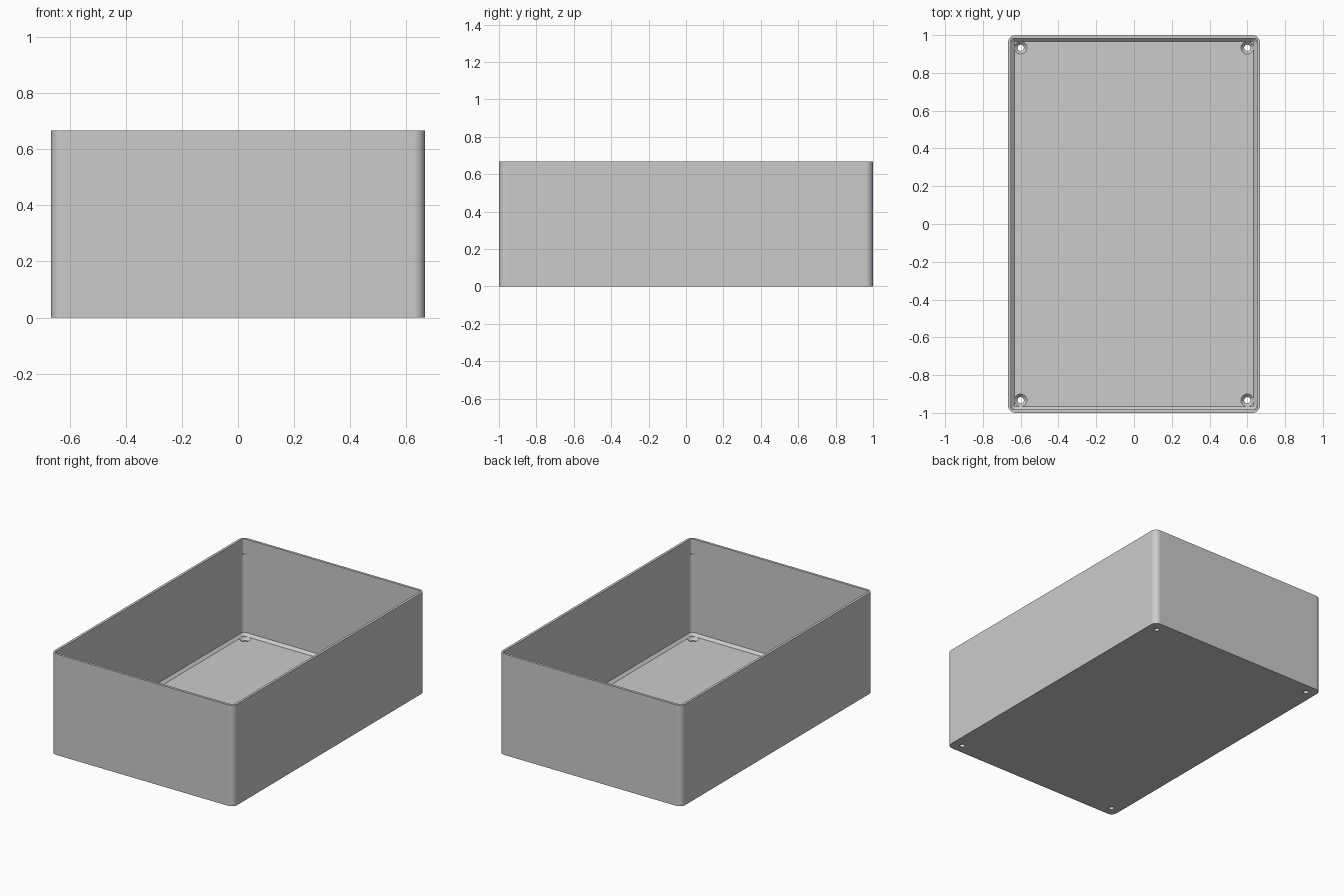
import bpy, bmesh, math

if "Cube" in bpy.data.objects:
    bpy.data.objects.remove(bpy.data.objects["Cube"], do_unlink=True)

HALF_X, HALF_Y, HEIGHT = 2 / 3, 1.0, 2 / 3
WALL = 1 / 60
FLOOR = 2 * WALL
RADIUS = 0.04
SEGS = 10

grey = bpy.data.materials.new("grey_plastic")
grey.use_nodes = True
colour = (0.6, 0.6, 0.6, 1)
grey.diffuse_color = colour
grey.node_tree.nodes["Principled BSDF"].inputs["Base Color"].default_value = colour


def rounded_loop(bm, inset, radius, z):
    """Rounded rectangle of vertices, inset from the outer walls."""
    verts = []
    cx, cy = HALF_X - inset - radius, HALF_Y - inset - radius
    for corner, (sx, sy) in enumerate([(1, 1), (-1, 1), (-1, -1), (1, -1)]):
        for i in range(SEGS + 1):
            a = (corner + i / SEGS) * math.pi / 2
            verts.append(bm.verts.new((sx * cx + radius * math.cos(a),
                                       sy * cy + radius * math.sin(a), z)))
    return verts


def bridge(bm, a, b):
    n = len(a)
    for i in range(n):
        j = (i + 1) % n
        bm.faces.new((a[i], a[j], b[j], b[i]))


def make_object(name, bm):
    bmesh.ops.recalc_face_normals(bm, faces=bm.faces)
    mesh = bpy.data.meshes.new(name)
    bm.to_mesh(mesh)
    bm.free()
    mesh.materials.append(grey)
    obj = bpy.data.objects.new(name, mesh)
    bpy.context.collection.objects.link(obj)
    return obj


# Open box: outer wall, rim, inner wall with corner ledges, chamfer, floor
inner_r = RADIUS - WALL
ledge = HEIGHT - 0.1
bm = bmesh.new()
loops = [rounded_loop(bm, *spec) for spec in (
    (0, RADIUS, 0),
    (0, RADIUS, HEIGHT),
    (WALL, 0.008, HEIGHT),
    (WALL, 0.008, ledge),
    (WALL, inner_r, ledge),
    (WALL, inner_r, FLOOR + WALL),
    (2 * WALL, inner_r - WALL, FLOOR),
)]
for lower, upper in zip(loops, loops[1:]):
    bridge(bm, lower, upper)
bm.faces.new(loops[0])
bm.faces.new(loops[-1])
bmesh.ops.remove_doubles(bm, verts=bm.verts, dist=1e-6)
bmesh.ops.dissolve_degenerate(bm, edges=bm.edges, dist=1e-6)
box = make_object("open_box", bm)

# Countersunk screw holes, spun from one profile
bm = bmesh.new()
profile = [(WALL, -0.05), (WALL, FLOOR - WALL), (2 * WALL, FLOOR), (2 * WALL, 0.06)]
sides = 32
for sx in (-1, 1):
    for sy in (-1, 1):
        rings = [[bm.verts.new((sx * 0.6 + r * math.cos(2 * math.pi * i / sides),
                                sy * 0.933 + r * math.sin(2 * math.pi * i / sides), z))
                  for i in range(sides)] for r, z in profile]
        for a, b in zip(rings, rings[1:]):
            bridge(bm, a, b)
        bm.faces.new(rings[0])
        bm.faces.new(rings[-1])
cutter = make_object("screw_hole_cutter", bm)
cutter.hide_render = True

bpy.ops.object.select_all(action="DESELECT")
box.select_set(True)
bpy.context.view_layer.objects.active = box
cut = box.modifiers.new("screw_holes", "BOOLEAN")
cut.operation = "DIFFERENCE"
cut.solver = "EXACT"
cut.object = cutter
bpy.ops.object.modifier_apply(modifier=cut.name)
bpy.data.objects.remove(cutter, do_unlink=True)

# Smooth corners, flat walls
bpy.ops.object.shade_smooth_by_angle(angle=math.radians(30))
weighted = box.modifiers.new("weighted_normals", "WEIGHTED_NORMAL")
weighted.keep_sharp = True
